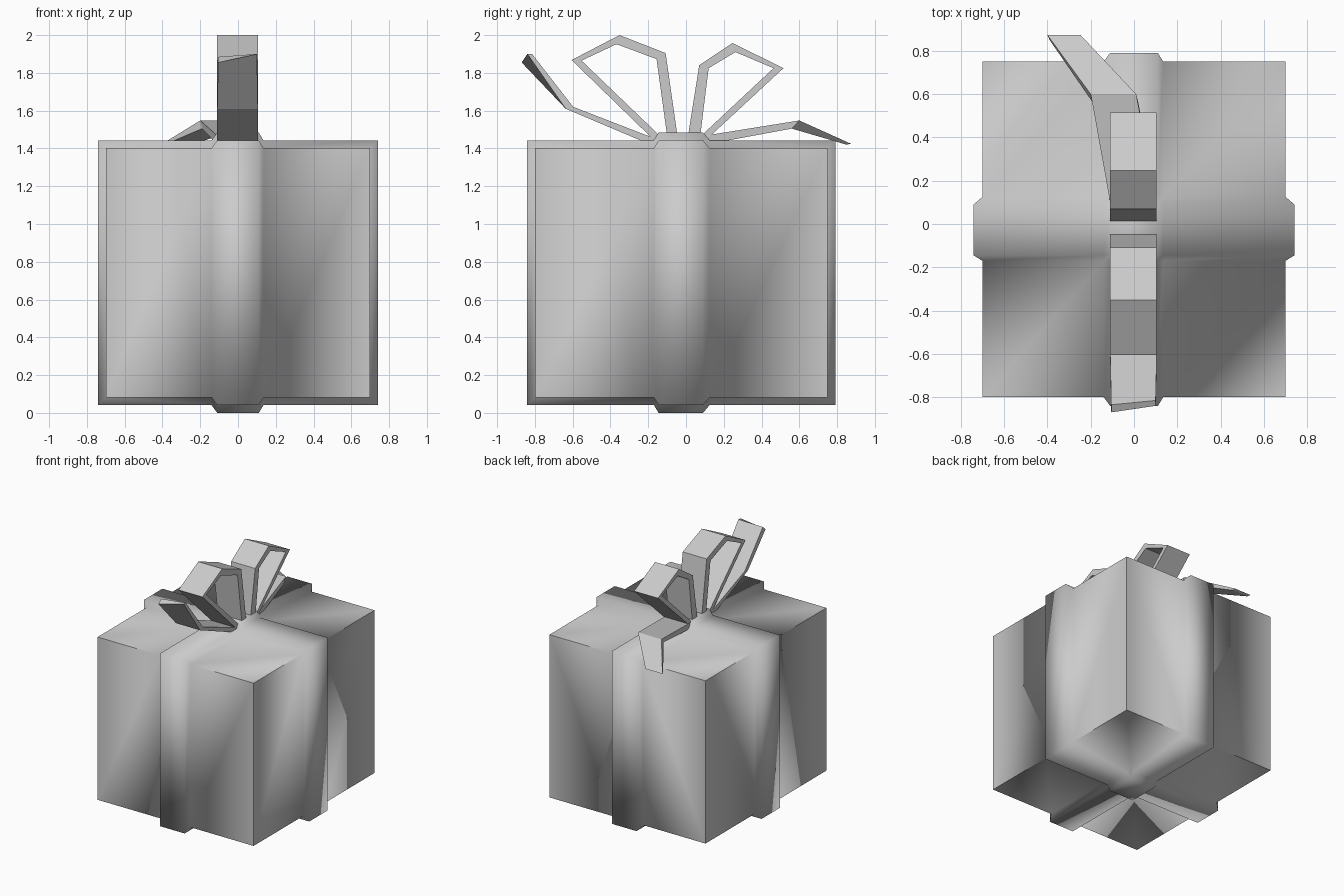
import bpy, bmesh, math

if "Cube" in bpy.data.objects:
    bpy.data.objects.remove(bpy.data.objects["Cube"])

XS = [-0.70, -0.14, -0.11, 0.11, 0.135, 0.70]
YS = [-0.80, -0.17, -0.145, 0.09, 0.125, 0.75]
Z0, Z1, RISE = 0.082, 1.402, 0.041


def finish(name, bm):
    bmesh.ops.recalc_face_normals(bm, faces=bm.faces)
    mesh = bpy.data.meshes.new(name)
    bm.to_mesh(mesh)
    bm.free()
    ob = bpy.data.objects.new(name, mesh)
    bpy.context.collection.objects.link(ob)
    return ob


# Box with the crossed ribbons raised from its surface; heights add at the crossing
def wrapped_box():
    bm = bmesh.new()
    grid = {}
    for k, z in enumerate((Z0, Z1)):
        for i, x in enumerate(XS):
            for j, y in enumerate(YS):
                bx, by = i in (2, 3), j in (2, 3)
                if k == 0 or k == 1:
                    dz = RISE * (bx + by) * (1 if k else -1)
                dx = RISE * by * {0: -1, 5: 1}.get(i, 0)
                dy = RISE * bx * {0: -1, 5: 1}.get(j, 0)
                grid[i, j, k] = bm.verts.new((x + dx, y + dy, z + dz))
    for a in range(5):
        for k in (0, 1):
            for b in range(5):
                bm.faces.new([grid[a, b, k], grid[a + 1, b, k],
                              grid[a + 1, b + 1, k], grid[a, b + 1, k]])
        for e in (0, 5):
            bm.faces.new([grid[a, e, 0], grid[a + 1, e, 0], grid[a + 1, e, 1], grid[a, e, 1]])
            bm.faces.new([grid[e, a, 0], grid[e, a + 1, 0], grid[e, a + 1, 1], grid[e, a, 1]])
    return finish("wrapped_box", bm)


# Ribbon lofted through four-cornered sections
def strip(name, sections):
    bm = bmesh.new()
    rings = [[bm.verts.new(p) for p in s] for s in sections]
    for r, s in zip(rings, rings[1:]):
        for n in range(4):
            m = (n + 1) % 4
            bm.faces.new([r[n], r[m], s[m], s[n]])
    bm.faces.new(rings[0])
    bm.faces.new(rings[-1])
    return finish(name, bm)


# Straight section across the ribbon from an outer and an inner (y, z) point
def across(outer, inner, x0=-0.11, x1=0.105):
    return [(x0, *outer), (x1, *outer), (x1, *inner), (x0, *inner)]


box = wrapped_box()
bpy.context.view_layer.objects.active = box
box.select_set(True)
bpy.ops.object.shade_smooth_by_angle(angle=math.radians(70))

# Two standing bow loops
strip("bow_loop_front", [
    across((-0.04, 1.43), (-0.095, 1.43)),
    across((-0.108, 1.905), (-0.156, 1.873)),
    across((-0.352, 2.0), (-0.368, 1.952)),
    across((-0.606, 1.868), (-0.553, 1.865)),
    across((-0.155, 1.43), (-0.10, 1.43))])
strip("bow_loop_back", [
    across((0.005, 1.43), (0.075, 1.463)),
    across((0.07, 1.841), (0.12, 1.825)),
    across((0.246, 1.958), (0.262, 1.91)),
    across((0.516, 1.825), (0.463, 1.825)),
    across((0.09, 1.43), (0.073, 1.46))])

# Front tail with a slightly twisted tip
strip("bow_tail_front", [
    across((-0.14, 1.40), (-0.08, 1.42)),
    across((-0.637, 1.61), (-0.597, 1.62)),
    [(-0.105, -0.87, 1.855), (0.1, -0.84, 1.90),
     (0.1, -0.815, 1.90), (-0.105, -0.835, 1.885)]])

# Back tail bending sideways and down
strip("bow_tail_back", [
    across((0.10, 1.468), (0.10, 1.42)),
    [(-0.20, 0.60, 1.548), (0.01, 0.60, 1.548), (0.02, 0.56, 1.505), (-0.19, 0.56, 1.505)],
    [(-0.40, 0.873, 1.425), (-0.247, 0.873, 1.425),
     (-0.25, 0.85, 1.42), (-0.39, 0.85, 1.42)]])
